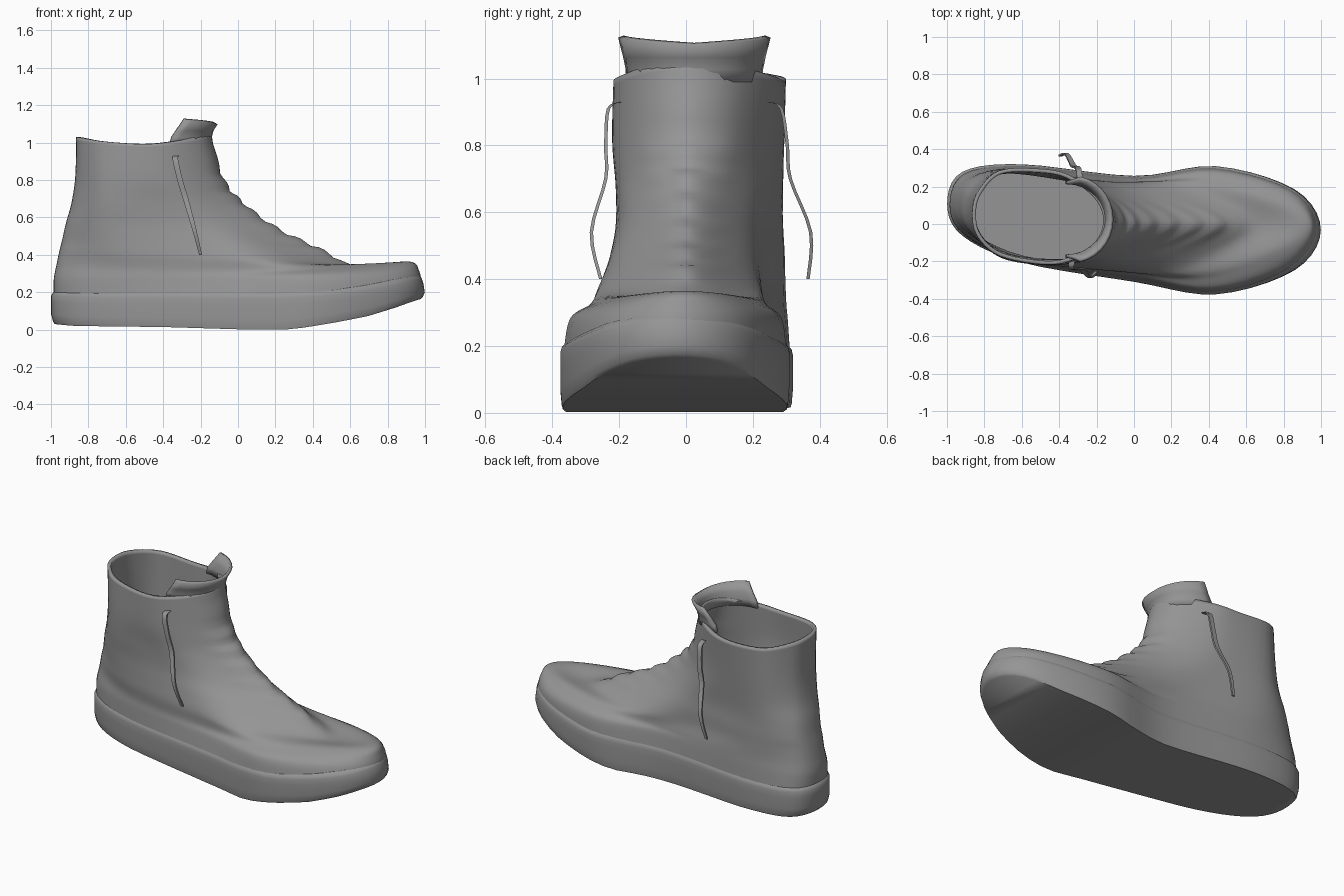
import bpy, bmesh, math
from mathutils import Vector

if "Cube" in bpy.data.objects:
    bpy.data.objects.remove(bpy.data.objects["Cube"])

STATIONS = (.04, .2, .5, .72, .93)
GREY = bpy.data.materials.new("dark_grey")
GREY.diffuse_color = (.3, .3, .3, 1)
GREY.use_nodes = True
GREY.node_tree.nodes["Principled BSDF"].inputs["Base Color"].default_value = GREY.diffuse_color


def catmull(p0, p1, p2, p3, t):
    return .5 * (2*p1 + (p2-p0)*t + (2*p0-5*p1+4*p2-p3)*t*t + (3*p1-p0-3*p2+p3)*t**3)


def smooth_loop(pts, sub):
    n = len(pts)
    return [catmull(pts[i-1], pts[i], pts[(i+1) % n], pts[(i+2) % n], k/sub)
            for i in range(n) for k in range(sub)]


def lerp_table(table, x):
    for (x0, z0), (x1, z1) in zip(table, table[1:]):
        if x <= x1:
            return z0 + (z1-z0) * max(0, (x-x0)/(x1-x0))
    return table[-1][1]


def loft(name, rings, closed=True, cap_first=False, cap_last=False, thick=0):
    bm = bmesh.new()
    rows = [[bm.verts.new(p) for p in r] for r in rings]
    n = len(rows[0])
    for a, b in zip(rows, rows[1:]):
        for i in range(n if closed else n-1):
            j = (i+1) % n
            bm.faces.new((a[i], a[j], b[j], b[i]))
    for use, r in ((cap_first, rows[0]), (cap_last, rows[-1])):
        if use:                         # strip cap joining both sides of the ring
            for i in range(n//2):
                q = [r[i], r[i+1], r[n-i-1], r[(n-i) % n]]
                bm.faces.new(list(dict.fromkeys(q)))
    bmesh.ops.recalc_face_normals(bm, faces=bm.faces)
    me = bpy.data.meshes.new(name)
    bm.to_mesh(me)
    bm.free()
    me.materials.append(GREY)
    ob = bpy.data.objects.new(name, me)
    bpy.context.collection.objects.link(ob)
    bpy.ops.object.select_all(action='DESELECT')
    ob.select_set(True)
    bpy.context.view_layer.objects.active = ob
    bpy.ops.object.shade_smooth_by_angle(angle=math.radians(45))
    if thick:
        m = ob.modifiers.new("thickness", 'SOLIDIFY')
        m.thickness = thick
        m.offset = -1
    return ob


def ring_points(row, dip=0):
    xb, zb, xf, zf = row[:4]
    yp, ym = row[4:9], row[9:14]

    def pt(s, y):
        return Vector((xb+(xf-xb)*s, y, zb+(zf-zb)*s**3 - dip*math.sin(math.pi*s)))
    return ([pt(0, (yp[0]+ym[0])/2)] + [pt(s, y) for s, y in zip(STATIONS, yp)]
            + [pt(1, (yp[4]+ym[4])/2)]
            + [pt(s, y) for s, y in zip(STATIONS[::-1], ym[::-1])])


# upper: heel x,z / front x,z / five widths on the far side / five on the near side
ROWS = [
    (-.985, .19, .985, .20, .27, .31, .25, .30, .18, -.06, -.20, -.30, -.365, -.24),
    (-.985, .27, .97, .31, .26, .305, .24, .285, .175, -.055, -.195, -.28, -.345, -.215),
    (-.97, .35, .91, .365, .25, .30, .23, .235, .12, -.045, -.19, -.26, -.28, -.14),
    (-.955, .42, .64, .338, .24, .297, .23, .215, .10, -.04, -.187, -.247, -.25, -.11),
    (-.94, .48, .42, .43, .235, .295, .24, .19, .08, -.035, -.18, -.225, -.205, -.08),
    (-.92, .57, .20, .535, .22, .29, .25, .195, .085, -.04, -.175, -.21, -.185, -.08),
    (-.89, .68, .02, .67, .20, .287, .268, .215, .10, -.05, -.18, -.21, -.19, -.09),
    (-.87, .82, -.085, .80, .19, .287, .282, .235, .13, -.06, -.18, -.22, -.20, -.11),
    (-.865, 1.03, -.145, 1.05, .17, .285, .295, .262, .15, -.07, -.17, -.215, -.20, -.11),
]
DIPS = {2: .035, 3: .025, 8: .04}
loops = [smooth_loop(ring_points(r, DIPS.get(k, 0)), 5) for k, r in enumerate(ROWS)]
N, SUB, rings = len(loops[0]), 7, []
last = len(loops) - 1
for k in range(last):
    q = [loops[max(0, min(last, k+d))] for d in (-1, 0, 1, 2)]
    for m in range(SUB + (k == last-1)):
        t = m/SUB
        ring = [catmull(q[0][i], q[1][i], q[2][i], q[3][i], t) for i in range(N)]
        if k >= 3:                      # creases across the instep
            for i in range(N):
                w = max(0, 1 - abs(i-N//2)/7)
                fade = min(1, max(0, 8-k-t), k-3+t)
                ring[i] += Vector((1, 0, 1)) * .014*w*fade*abs(math.sin(math.pi*1.7*(k-3+t)))
        rings.append(ring)
loft("boot_upper", rings, cap_first=True, thick=.02)

# sole with toe spring and raised toe bumper
UNDER = [(-1, .03), (-.9, .02), (-.4, .014), (0, .002), (.3, .002),
         (.5, .033), (.7, .07), (.85, .115), (.95, .15), (1, .165)]
TOP = [(-1, .2), (-.8, .19), (.2, .185), (.5, .2), (.75, .235), (1, .285)]


def sole_ring(scale, blend, lift=0, lean=0):
    out = []
    for p in loops[0]:
        x, y = p.x*1.014, p.y*1.03
        z = (1-blend)*lerp_table(UNDER, x) + blend*lerp_table(TOP, x) + lift
        out.append(Vector((x*scale - lean*max(0, x)**4, y*scale, z)))
    return out


loft("sole", [sole_ring(.98, 0), sole_ring(.99, 0, .012), sole_ring(1, .3),
              sole_ring(1, .7, 0, .008), sole_ring(1, .9, 0, .016),
              sole_ring(.988, 1, 0, .01), sole_ring(.96, 1, .01)], cap_first=True)

# tongue standing up from the collar
tongue = []
for z, front, half, spread in ((.99, -.16, .188, 92), (1.03, -.158, .188, 90),
                               (1.07, -.148, .197, 85), (1.125, -.125, .215, 80)):
    row = []
    for i in range(15):
        u = i/7 - 1
        a = math.radians(spread)*u
        rise = (.022*abs(u) - .018) if z > 1.1 else 0
        row.append(Vector((front - .2*(1-math.cos(a)), .025 + half*math.sin(a), z + rise)))
    tongue.append(row)
loft("tongue", tongue, closed=False, thick=.018)

# hanging lace ends
LACES = {
    "lace_near": [(-.33, -.19, .93), (-.335, -.232, .91), (-.31, -.24, .8),
                  (-.28, -.24, .7), (-.235, -.283, .54), (-.2, -.255, .4)],
    "lace_far": [(-.29, .245, .93), (-.295, .285, .91), (-.305, .303, .8),
                 (-.325, .312, .7), (-.36, .373, .54), (-.395, .365, .4)],
}
for name, path in LACES.items():
    pts = [Vector(p) for p in path]
    strip = []
    for k in range(len(pts)-1):
        q = [pts[max(0, min(len(pts)-1, k+d))] for d in (-1, 0, 1, 2)]
        for m in range(4 + (k == len(pts)-2)):
            c = catmull(*q, m/4)
            w = .015 - .007*max(0, (.7-c.z)/.3)
            strip.append([c + Vector((dx*w, dy*.005, 0))
                          for dx, dy in ((-1, -1), (1, -1), (1, 1), (-1, 1))])
    loft(name, strip, cap_first=True, cap_last=True)
